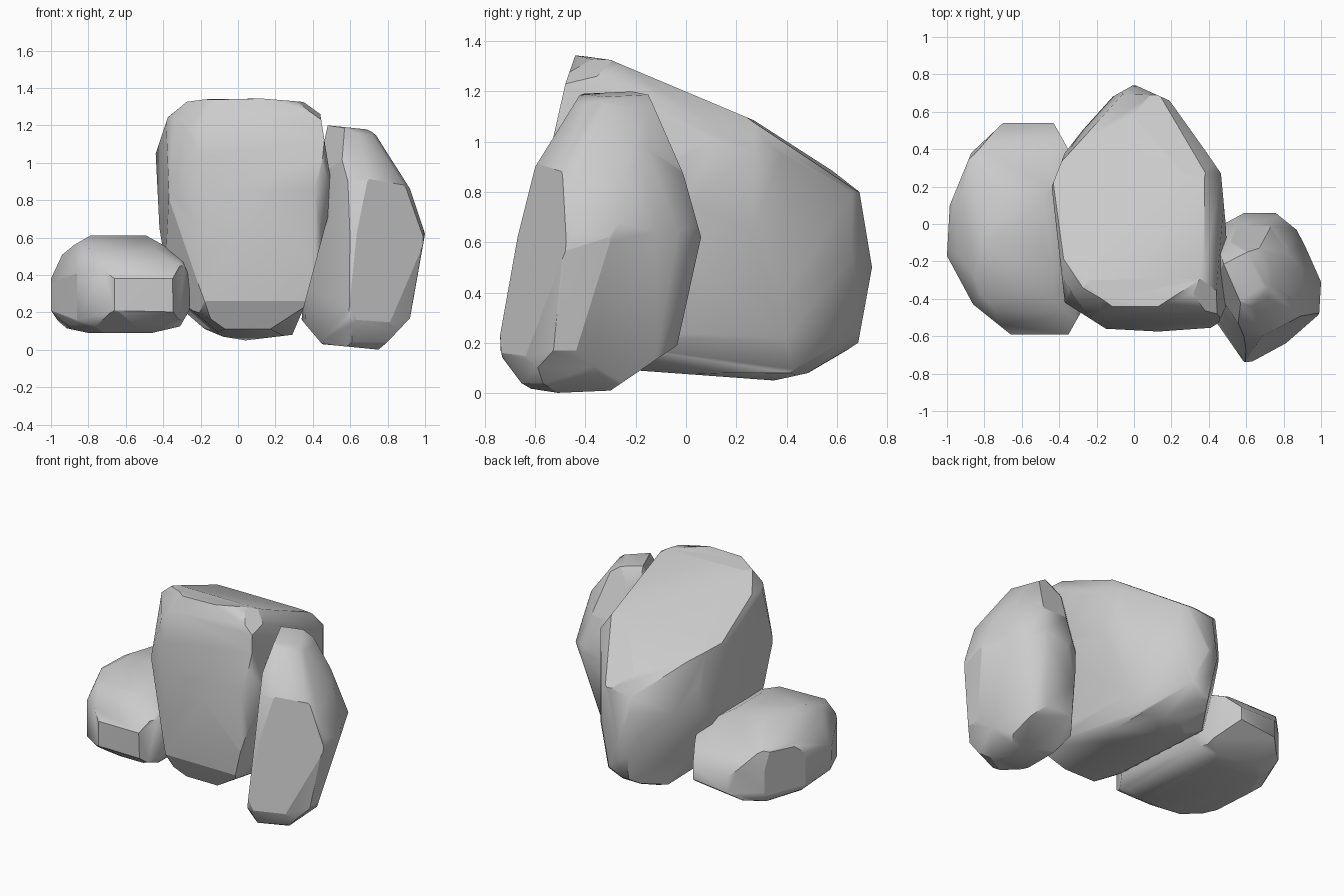
import bpy, bmesh, math
from mathutils import Vector
from mathutils.geometry import convex_hull_2d

if "Cube" in bpy.data.objects:
    bpy.data.objects.remove(bpy.data.objects["Cube"])


def slanted_view(right, away, tilt):
    """Right and up axes of an angled outline plane."""
    r, f, t = Vector(right).normalized(), Vector(away).normalized(), math.radians(tilt)
    return r, f * math.sin(t) + Vector((0, 0, 1)) * math.cos(t)


A, B = math.radians(35.5), math.radians(42)
FRONT_RIGHT = slanted_view((math.cos(A), math.sin(A), 0),
                           (-math.sin(A), math.cos(A), 0), 25.5)
BACK_LEFT = slanted_view((-math.cos(A), -math.sin(A), 0),
                         (math.sin(A), -math.cos(A), 0), 25.5)
BELOW = slanted_view((-math.cos(B), math.sin(B), 0),
                     (-math.sin(B), -math.cos(B), 0), -30)
MIDDLE = Vector((0, 0, .675))


def slice_off(bm, point, normal):
    """Cut away everything on the normal side of a plane and cap the hole."""
    geom = bm.verts[:] + bm.edges[:] + bm.faces[:]
    bmesh.ops.bisect_plane(bm, geom=geom, dist=1e-5, plane_co=point,
                           plane_no=normal, clear_outer=True)
    rim = [e for e in bm.edges if e.is_boundary]
    if rim:
        bmesh.ops.holes_fill(bm, edges=rim, sides=0)


def rock(name, front, side, top, slants=(), chips=()):
    """Carve a block to its front (x,z), side (y,z) and top (x,y) outlines,
    then to angled outlines, then knock off chips (three points each)."""
    bm = bmesh.new()
    bmesh.ops.create_cube(bm, size=4)
    xs, zs = zip(*front)
    ys = [p[0] for p in side]
    centre = Vector(((min(v) + max(v)) / 2 for v in (xs, ys, zs)))

    def cut(p, normal):
        if normal.dot(p - centre) < 0:
            normal = -normal
        slice_off(bm, p, normal.normalized())

    for outline, (i, j) in ((front, (0, 2)), (side, (1, 2)), (top, (0, 1))):
        pts = [Vector(p) for p in outline]
        loop = [pts[k] for k in convex_hull_2d(pts)]
        for a, b in zip(loop, loop[1:] + loop[:1]):
            p, n = centre.copy(), Vector((0, 0, 0))
            p[i], p[j] = a
            n[i], n[j] = b.y - a.y, a.x - b.x
            cut(p, n)
    for (right, up), chain in slants:
        for (u, v), (u2, v2) in zip(chain, chain[1:]):
            cut(MIDDLE + right * u + up * v, right * (v2 - v) + up * (u - u2))
    for chip in chips:
        a, b, c = map(Vector, chip)
        cut(a, (b - a).cross(c - a))

    bmesh.ops.remove_doubles(bm, verts=bm.verts[:], dist=0.015)
    bmesh.ops.convex_hull(bm, input=bm.verts[:])
    bmesh.ops.dissolve_limit(bm, angle_limit=math.radians(1),
                             verts=bm.verts[:], edges=bm.edges[:])
    bmesh.ops.recalc_face_normals(bm, faces=bm.faces[:])
    mesh = bpy.data.meshes.new(name)
    bm.to_mesh(mesh)
    bm.free()
    ob = bpy.data.objects.new(name, mesh)
    bpy.context.collection.objects.link(ob)
    bpy.ops.object.select_all(action='DESELECT')
    ob.select_set(True)
    bpy.context.view_layer.objects.active = ob
    bpy.ops.object.shade_smooth_by_angle(angle=math.radians(50))


# tall middle boulder with a sloping top and pointed back
rock("middle_boulder",
     front=[(-.28, 1.325), (-.13, 1.345), (.13, 1.345), (.35, 1.325), (.44, 1.26),
            (.51, .82), (.35, .22), (.29, .08), (.04, .05), (-.08, .07),
            (-.27, .15), (-.38, .40), (-.42, .65), (-.44, 1.05), (-.37, 1.26)],
     side=[(-.44, 1.345), (-.30, 1.325), (.27, 1.085), (.62, .86), (.69, .80),
           (.74, .50), (.685, .20), (.51, .085), (.35, .05), (-.19, .09),
           (-.47, .11), (-.545, .26), (-.575, .75), (-.525, 1.03), (-.48, 1.23)],
     top=[(0, .745), (.19, .66), (.39, .38), (.465, .27), (.49, 0), (.51, -.4),
          (.45, -.53), (.41, -.555), (.13, -.575), (-.15, -.56), (-.37, -.42),
          (-.44, .2), (-.37, .38), (-.15, .66)],
     slants=[(FRONT_RIGHT, [(.03, -.66), (-.14, -.72), (-.21, -.72), (-.38, -.64),
                            (-.46, -.52), (-.55, .08), (-.48, .50), (-.415, .54),
                            (-.125, .55), (.45, .38), (.535, .295)]),
             (BACK_LEFT, [(-.145, -.715), (-.29, -.705), (-.4, -.67), (-.49, -.6),
                          (-.54, -.3), (-.545, .265), (-.15, .765), (-.04, .8),
                          (.15, .79), (.35, .725), (.485, .56), (.55, .2),
                          (.485, -.115)]),
             (BELOW, [(-.58, -.57), (-.31, -.7), (-.1, -.64), (.435, -.38),
                      (.48, -.195), (.54, .075), (.51, .325), (.395, .395),
                      (-.115, .58)])])

# low boulder on the left
rock("low_boulder",
     front=[(-.79, .61), (-.49, .61), (-.31, .51), (-.26, .39), (-.26, .21),
            (-.31, .125), (-.46, .09), (-.80, .09), (-.94, .12), (-1, .21),
            (-1, .38), (-.93, .53)],
     side=[(-.59, .21), (-.59, .38), (-.44, .53), (-.12, .61), (.15, .61),
           (.40, .48), (.54, .34), (.54, .20), (.38, .10), (.2, .09),
           (-.44, .09), (-.54, .13)],
     top=[(-.70, .54), (-.43, .54), (-.34, .38), (-.26, .1), (-.26, -.43),
          (-.35, -.59), (-.66, -.59), (-.86, -.43), (-1, -.17), (-.985, .1),
          (-.87, .38)],
     slants=[(FRONT_RIGHT, [(-.47, -.57), (-.6, -.57), (-.86, -.49), (-.97, -.38),
                            (-.97, -.22), (-.855, .03), (-.71, .11), (-.535, .165)]),
             (BACK_LEFT, [(.035, -.52), (.035, -.68), (.35, -.815), (.5, -.82),
                          (.72, -.75), (.905, -.62), (.98, -.47), (.98, -.315),
                          (.875, -.175), (.59, -.095), (.45, -.115)]),
             (BELOW, [(-.14, -.65), (-.14, -.74), (.08, -.84), (.26, -.9),
                      (.4, -.9), (.605, -.855), (.775, -.745), (.9, -.57),
                      (.905, -.445), (.88, -.275), (.665, -.175), (.57, -.165)])])

# upright leaning boulder on the right
rock("leaning_boulder",
     front=[(.48, 1.2), (.72, 1.175), (.92, .86), (1, .62), (.92, .17),
            (.76, 0), (.45, .03), (.34, .16), (.39, .8)],
     side=[(-.42, 1.19), (-.21, 1.2), (-.15, 1.19), (-.01, .87), (.06, .62),
           (-.035, .19), (-.30, .01), (-.52, 0), (-.645, .02), (-.73, .14),
           (-.745, .20), (-.67, .62), (-.60, .90)],
     top=[(.48, .0), (.60, .065), (.75, .065), (.88, -.04), (1, -.31),
          (.99, -.48), (.86, -.62), (.66, -.735), (.58, -.74), (.49, -.61),
          (.37, -.44), (.34, -.25)],
     slants=[(FRONT_RIGHT, [(.025, -.82), (.115, -.955), (.315, -.975),
                            (.49, -.855), (.69, -.26), (.58, .01), (.44, .265),
                            (.265, .29), (.145, -.02)]),
             (BACK_LEFT, [(-.54, -.25), (-.69, .195), (-.59, .515), (-.4, .74),
                          (-.24, .75)]),
             (BELOW, [(-.58, -.575), (-.855, -.63), (-1.03, -.43), (-1.06, .075),
                      (-.995, .285), (-.765, .535), (-.55, .59), (-.45, .48),
                      (-.35, .105), (-.39, -.395), (-.58, -.575)])],
     chips=[((.63, -.735, .17), (.88, -.60, .15), (.88, -.50, .87)),
            ((.88, -.50, .88), (.64, -.62, .93), (.70, -.38, 1.18)),
            ((.88, -.60, .14), (.63, -.74, .17), (.75, -.62, .01)),
            ((.59, -.74, .18), (.60, -.62, .90), (.38, -.40, .20))])
